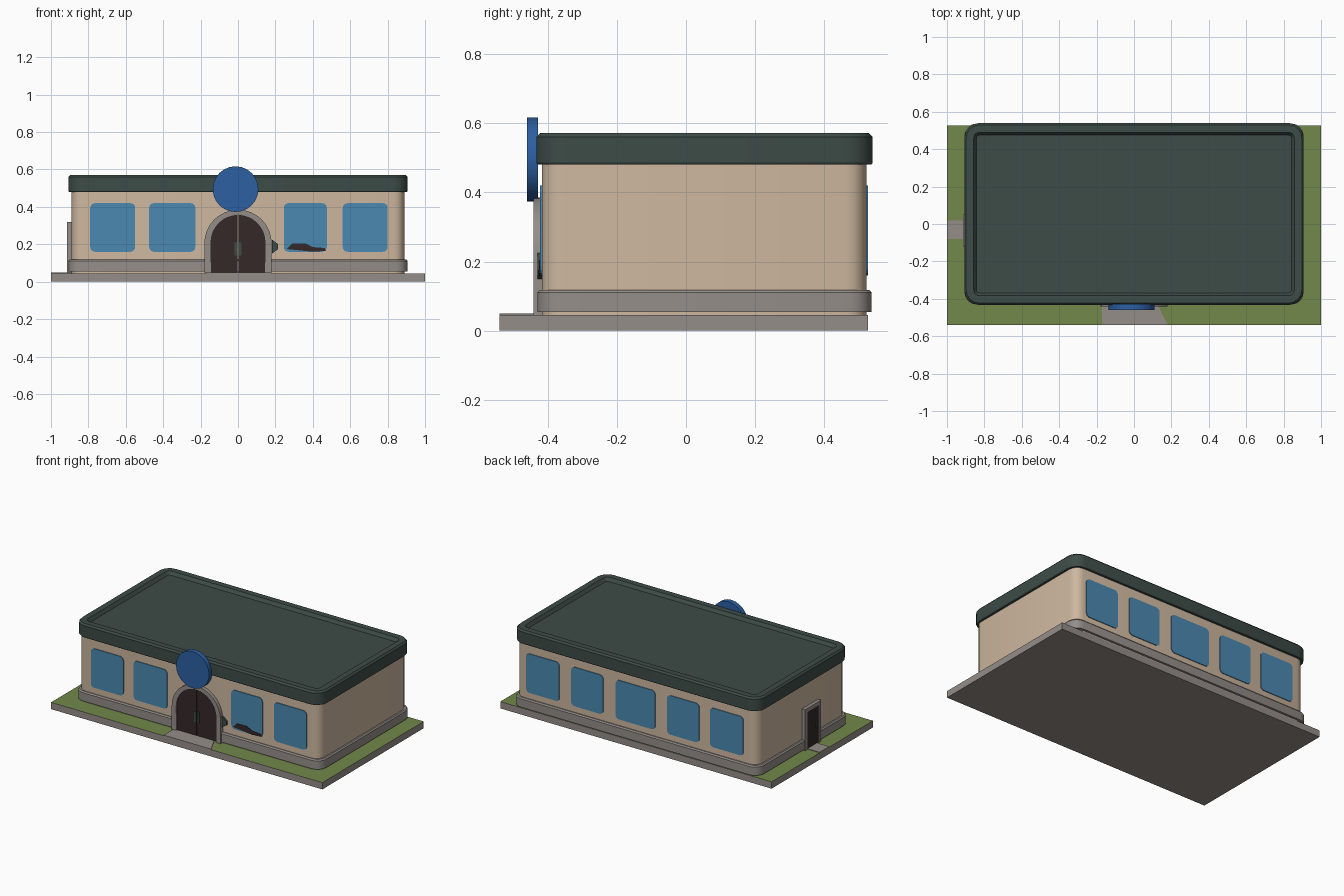
import bpy, bmesh, math

if "Cube" in bpy.data.objects:
    bpy.data.objects.remove(bpy.data.objects["Cube"])


def material(name, rgb):
    m = bpy.data.materials.new(name)
    m.diffuse_color = (*rgb, 1)
    m.use_nodes = True
    m.node_tree.nodes["Principled BSDF"].inputs["Base Color"].default_value = m.diffuse_color
    return m


TAN = material("tan_wall", (0.62, 0.48, 0.35))
ROOF = material("dark_green_roof", (0.047, 0.072, 0.063))
STONE = material("grey_stone", (0.30, 0.27, 0.25))
GRASS = material("grass_green", (0.17, 0.25, 0.07))
GLASS = material("window_blue", (0.07, 0.25, 0.44))
SIGN = material("sign_blue", (0.025, 0.115, 0.36))
WOOD = material("dark_brown_door", (0.035, 0.022, 0.022))


def finish(name, bm, *mats):
    bmesh.ops.recalc_face_normals(bm, faces=bm.faces)
    me = bpy.data.meshes.new(name)
    bm.to_mesh(me)
    bm.free()
    ob = bpy.data.objects.new(name, me)
    bpy.context.collection.objects.link(ob)
    for m in mats:
        me.materials.append(m)
    return ob


def loft(name, rings, mat):
    """Join rings of 3D points and cap both ends."""
    bm = bmesh.new()
    loops = [[bm.verts.new(p) for p in ring] for ring in rings]
    n = len(loops[0])
    for a, b in zip(loops, loops[1:]):
        for i in range(n):
            j = (i + 1) % n
            bm.faces.new((a[i], a[j], b[j], b[i]))
    bm.faces.new(loops[0])
    bm.faces.new(loops[-1])
    return finish(name, bm, mat)


def rounded_rect(x0, x1, y0, y1, r, seg=4):
    pts = []
    corners = [(x1 - r, y1 - r), (x0 + r, y1 - r), (x0 + r, y0 + r), (x1 - r, y0 + r)]
    for k, (cx, cy) in enumerate(corners):
        for i in range(seg + 1):
            a = math.pi / 2 * (k + i / seg)
            pts.append((cx + r * math.cos(a), cy + r * math.sin(a)))
    return pts


def prism(name, pts, d0, d1, axis, mat):
    """Extrude a 2D outline from d0 to d1 along an axis."""
    place = {"x": lambda u, v, d: (d, u, v),
             "y": lambda u, v, d: (u, d, v),
             "z": lambda u, v, d: (u, v, d)}[axis]
    return loft(name, [[place(u, v, d) for u, v in pts] for d in (d0, d1)], mat)


def rounded_body(name, x, y0, y1, r, profile, mat):
    """Rounded block following a profile of (inset, height)."""
    rings = [[(u, v, z) for u, v in rounded_rect(-x + i, x - i, y0 + i, y1 - i, max(r - i, 0.012))]
             for i, z in profile]
    return loft(name, rings, mat)


def rect(u0, u1, v0, v1):
    return [(u0, v0), (u1, v0), (u1, v1), (u0, v1)]


def arc(cx, cz, r, a0, a1, n):
    return [(cx + r * math.cos(math.radians(a0 + (a1 - a0) * i / n)),
             cz + r * math.sin(math.radians(a0 + (a1 - a0) * i / n))) for i in range(n + 1)]


# Ground slab: grass on top, stone elsewhere
slab = prism("ground_slab", rect(-1, 1, -0.54, 0.527), 0, 0.045, "z", STONE)
slab.data.materials.append(GRASS)
for p in slab.data.polygons:
    p.material_index = 1 if p.normal.z > 0.9 else 0

# Paths
prism("front_path", [(-0.17, -0.54), (0.18, -0.54), (0.12, -0.42), (-0.17, -0.42)], 0.04, 0.049, "z", STONE)
prism("side_path", rect(-1, -0.88, -0.08, 0.02), 0.04, 0.049, "z", STONE)

# Walls, plinth and roof with raised rim
rounded_body("walls", 0.89, -0.417, 0.522, 0.06, [(0, 0.044), (0, 0.5)], TAN)
rounded_body("plinth", 0.907, -0.43, 0.537, 0.065,
             [(0, 0.054), (0, 0.11), (0.007, 0.118), (0.025, 0.118)], STONE)
rounded_body("roof", 0.907, -0.433, 0.54, 0.08,
             [(0.004, 0.48), (0, 0.486), (0, 0.56), (0.01, 0.571), (0.05, 0.571), (0.065, 0.55)], ROOF)

# Windows
spans = [(-0.79, -0.55), (-0.475, -0.228), (0.245, 0.475), (0.56, 0.80)]
for i, (a, b) in enumerate(spans):
    prism(f"front_window_{i + 1}", rounded_rect(a, b, 0.16, 0.42, 0.025), -0.422, -0.414, "y", GLASS)
back = [(-0.79, -0.545), (-0.465, -0.228), (-0.14, 0.15), (0.243, 0.478), (0.566, 0.81)]
for i, (a, b) in enumerate(back):
    prism(f"back_window_{i + 1}", rounded_rect(a, b, 0.16, 0.42, 0.025), 0.519, 0.527, "y", GLASS)
# Dark display in the bottom of the third window
prism("window_display", [(0.26, 0.175), (0.40, 0.16), (0.47, 0.165), (0.465, 0.18), (0.40, 0.185),
                         (0.36, 0.205), (0.29, 0.205)], -0.425, -0.418, "y", WOOD)

# Front entrance: stone arch, double door, handle, wall lamp
outer = [(0.18, 0.046)] + arc(0, 0.205, 0.18, 0, 180, 16) + [(-0.18, 0.046)]
inner = [(0.145, 0.046)] + arc(0, 0.21, 0.147, 0, 180, 16) + [(-0.145, 0.046)]
prism("door_arch", outer + inner[::-1], -0.441, -0.41, "y", STONE)
for side, name in ((1, "right_door"), (-1, "left_door")):
    leaf = [(0.002, 0.05), (0.146, 0.05)] + arc(0, 0.21, 0.147, 0, 89, 8)
    prism(name, [(side * u, v) for u, v in leaf], -0.433, -0.41, "y", WOOD)
    prism(name + "_handle", rect(*sorted((side * 0.004, side * 0.018)), 0.14, 0.21), -0.438, -0.432, "y", ROOF)
prism("wall_lamp", [(0.182, 0.15), (0.215, 0.175), (0.215, 0.2), (0.182, 0.225)], -0.43, -0.415, "y", ROOF)

# Round sign over the entrance
prism("round_sign", arc(-0.013, 0.495, 0.122, 0, 345, 23), -0.46, -0.428, "y", SIGN)

# Side door on the left wall
frame = rect(-0.12, 0.05, 0.046, 0.32)
hole = rect(-0.095, 0.025, 0.046, 0.295)
ring = [frame[0], frame[3], frame[2], frame[1], hole[1], hole[2], hole[3], hole[0]]
prism("side_door_frame", ring, -0.913, -0.88, "x", STONE)
prism("side_door", rect(-0.096, 0.026, 0.048, 0.296), -0.909, -0.88, "x", WOOD)
prism("side_door_handle", rect(-0.085, -0.07, 0.15, 0.19), -0.914, -0.908, "x", ROOF)

# Smooth the rounded corners
for ob in bpy.data.objects:
    ob.select_set(ob.name in {"walls", "plinth", "roof", "round_sign", "door_arch"})
bpy.context.view_layer.objects.active = bpy.data.objects["walls"]
bpy.ops.object.shade_smooth_by_angle(angle=math.radians(30))
